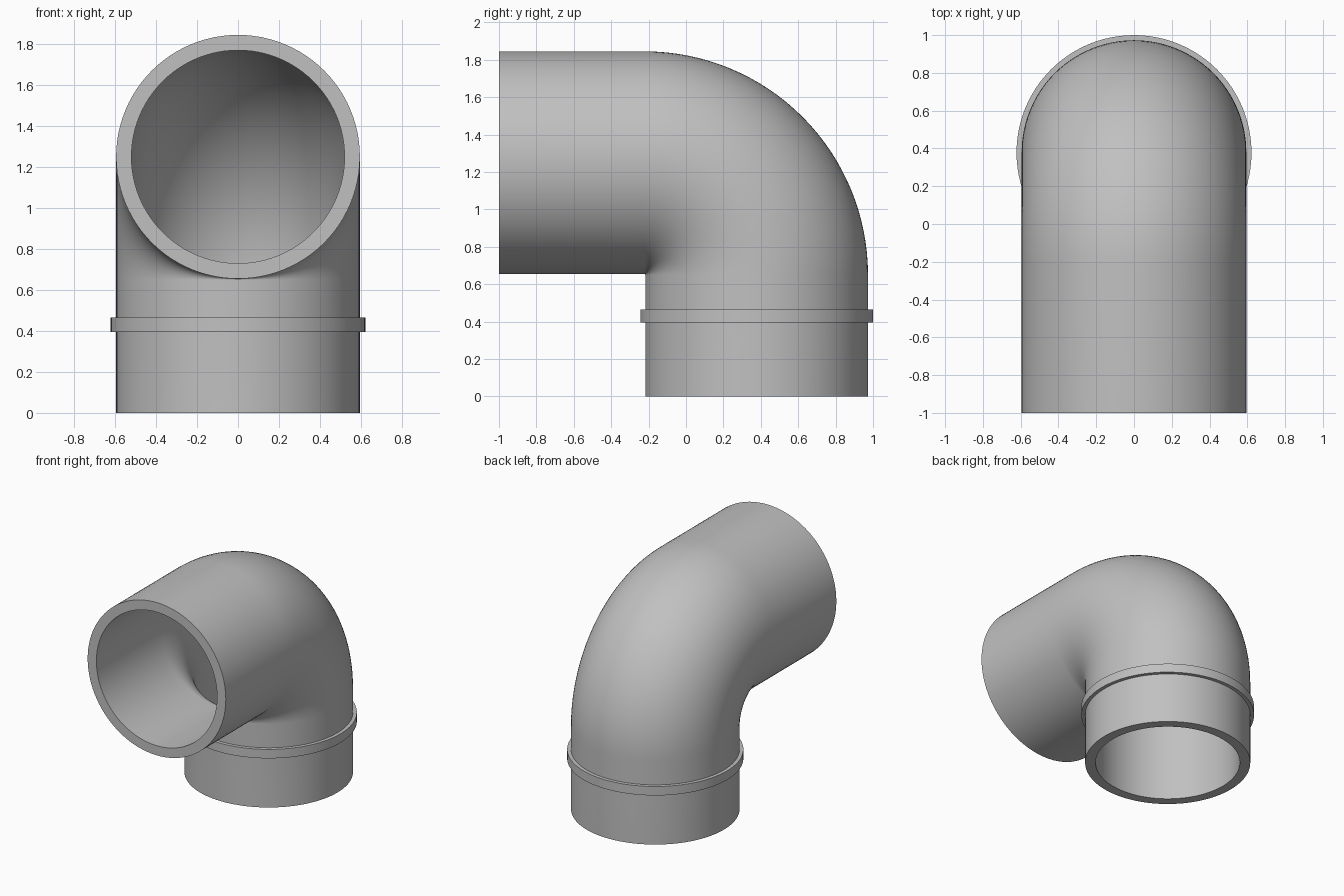
import bpy
import bmesh
import math
from mathutils import Vector

cube = bpy.data.objects.get("Cube")
if cube:
    bpy.data.objects.remove(cube, do_unlink=True)

SIDES = 96
OUTER, INNER = 0.595, 0.52
AXIS_Y = 0.378                      # centre line of the upright leg
BEND = 0.6                          # bend radius of the centre line
PIVOT = Vector((0, AXIS_Y - BEND, 0.65))

grey = bpy.data.materials.new("pipe grey")
grey.use_nodes = True
colour = (0.53, 0.53, 0.53, 1)
grey.diffuse_color = colour
grey.node_tree.nodes["Principled BSDF"].inputs["Base Color"].default_value = colour


def elbow_path(steps=32):
    """Centre and upward radial direction for every section, base to mouth."""
    up, front = Vector((0, 1, 0)), Vector((0, 0, 1))
    path = [(Vector((0, AXIS_Y, 0)), up)]
    for i in range(steps + 1):
        a = math.pi / 2 * i / steps
        radial = Vector((0, math.cos(a), math.sin(a)))
        path.append((PIVOT + radial * BEND, radial))
    path.append((Vector((0, -1, PIVOT.z + BEND)), front))
    return path


def loft(name, sections):
    """Skin a closed cycle of circular sections (centre, radial, radius)."""
    bm = bmesh.new()
    rings = []
    for centre, radial, radius in sections:
        ring = []
        for i in range(SIDES):
            t = math.tau * i / SIDES
            offset = radial * math.cos(t) + Vector((math.sin(t), 0, 0))
            ring.append(bm.verts.new(centre + offset * radius))
        rings.append(ring)
    for a, b in zip(rings, rings[1:] + rings[:1]):
        for i in range(SIDES):
            j = (i + 1) % SIDES
            bm.faces.new((a[i], a[j], b[j], b[i]))
    bmesh.ops.recalc_face_normals(bm, faces=bm.faces)
    mesh = bpy.data.meshes.new(name)
    bm.to_mesh(mesh)
    bm.free()
    mesh.materials.append(grey)
    obj = bpy.data.objects.new(name, mesh)
    bpy.context.collection.objects.link(obj)
    bpy.ops.object.select_all(action='DESELECT')
    obj.select_set(True)
    bpy.context.view_layer.objects.active = obj
    bpy.ops.object.shade_smooth_by_angle(angle=math.radians(35))
    return obj


# Hollow elbow: outer skin from base to mouth, inner skin back again
path = elbow_path()
loft("elbow_pipe", [(c, r, OUTER) for c, r in path]
     + [(c, r, INNER) for c, r in reversed(path)])

# Raised collar around the upright leg
loft("collar", [(Vector((0, AXIS_Y, z)), Vector((0, 1, 0)), radius)
                for z, radius in ((0.395, 0.57), (0.395, 0.622),
                                  (0.465, 0.622), (0.465, 0.57))])
